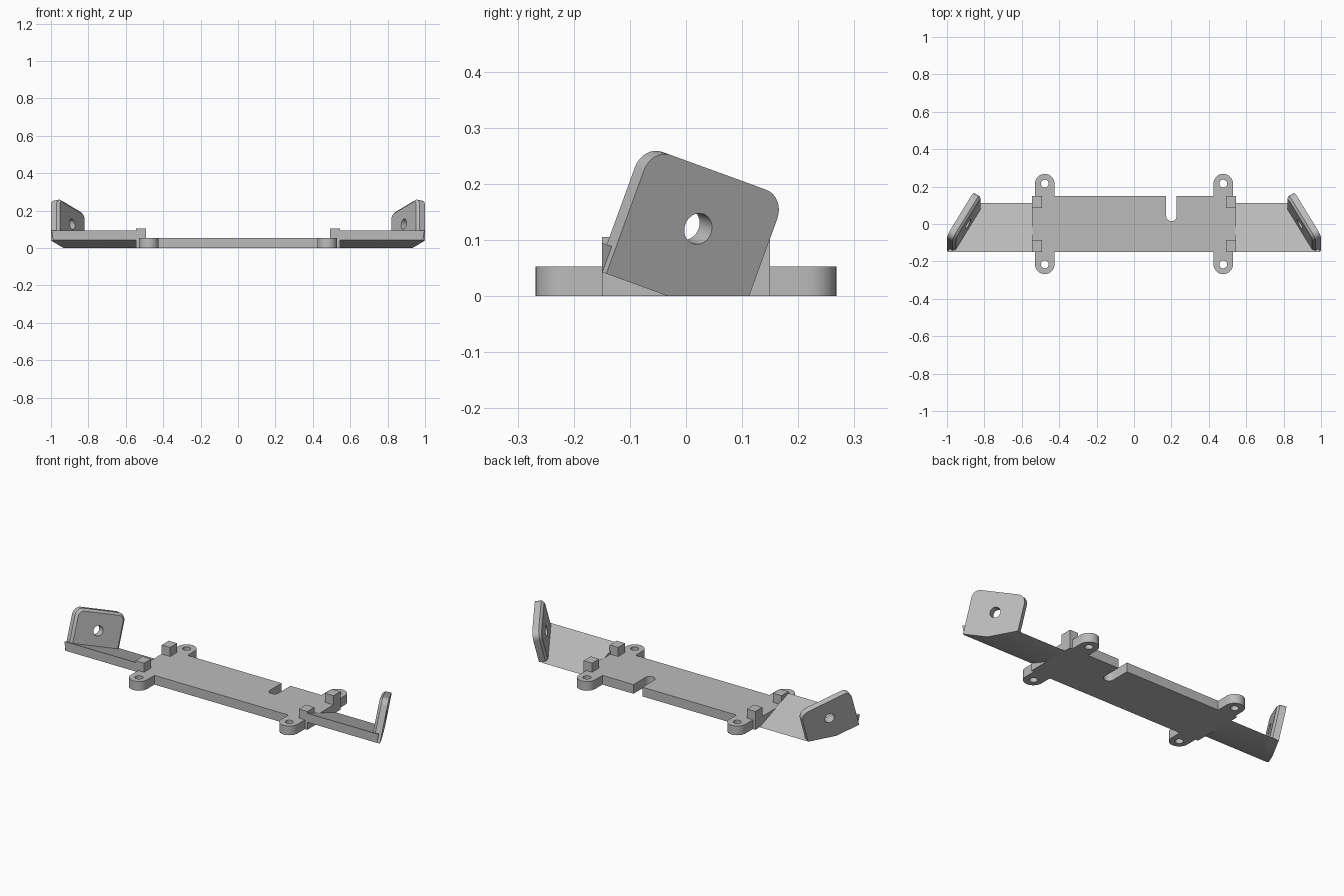
import bpy, bmesh
from math import sin, cos, radians, pi
from mathutils import Vector, Matrix

if "Cube" in bpy.data.objects:
    bpy.data.objects.remove(bpy.data.objects["Cube"])

grey = bpy.data.materials.new("matte grey")
grey.use_nodes = True
grey.diffuse_color = (0.5, 0.5, 0.5, 1)
grey.node_tree.nodes["Principled BSDF"].inputs["Base Color"].default_value = grey.diffuse_color

DECK_X, DECK_Y, DECK_Z = 0.545, 0.15, 0.053
TILT, YAW = radians(20), radians(30)
THICK, CHAMFER = 0.047, 0.013


def arc(cx, cy, r, start, end, n=12):
    angles = [radians(start + (end - start) * i / n) for i in range(n + 1)]
    return [(cx + r * cos(a), cy + r * sin(a)) for a in angles]


def circle(cx, cy, r):
    return arc(cx, cy, r, 0, 360, 32)[:-1]


def solid(layers, holes):
    """Stack (outline, height) layers into a closed solid pierced by holes."""
    bm = bmesh.new()
    low, high = layers[0][1], layers[-1][1]
    caps = [[], []]
    for stack in [layers] + [[(h, low), (h, high)] for h in holes]:
        rings = [[bm.verts.new((x, y, z)) for x, y in pts] for pts, z in stack]
        for a, b in zip(rings, rings[1:]):
            for i in range(len(a)):
                bm.faces.new((a[i - 1], a[i], b[i], b[i - 1]))
        for cap, ring in zip(caps, (rings[0], rings[-1])):
            cap += [bm.edges.get((ring[i - 1], ring[i])) for i in range(len(ring))]
    for cap in caps:
        bmesh.ops.triangle_fill(bm, edges=cap, use_beauty=True)
    return bm


def trim(bm, point, normal):
    """Cut away everything on the normal side of a plane and cap the cut."""
    cut = bmesh.ops.bisect_plane(bm, geom=bm.verts[:] + bm.edges[:] + bm.faces[:], dist=1e-5,
                                 plane_co=point, plane_no=normal, clear_outer=True)
    edges = [e for e in cut["geom_cut"] if isinstance(e, bmesh.types.BMEdge) and e.is_boundary]
    if edges:
        bmesh.ops.triangle_fill(bm, edges=edges, use_beauty=True)


def finish(bm, name, side=1):
    bmesh.ops.scale(bm, vec=(side, 1, 1), verts=bm.verts)
    bmesh.ops.recalc_face_normals(bm, faces=bm.faces)
    mesh = bpy.data.meshes.new(name)
    bm.to_mesh(mesh)
    bm.free()
    mesh.materials.append(grey)
    obj = bpy.data.objects.new(name, mesh)
    bpy.context.collection.objects.link(obj)
    bpy.ops.object.select_all(action="DESELECT")
    obj.select_set(True)
    bpy.context.view_layer.objects.active = obj
    bpy.ops.object.shade_smooth_by_angle(angle=radians(30))


# Deck with four screw tabs and a cable slot
TAB_X, TAB_Y, TAB_R = 0.477, 0.216, 0.052


def tab(cx, front):
    s = -1 if front else 1
    start = 180 if front else 0
    pts = arc(cx, s * TAB_Y, TAB_R, start, start + 180, 16)
    return [(pts[0][0], s * DECK_Y)] + pts + [(pts[-1][0], s * DECK_Y)]


slot = [(0.228, DECK_Y)] + arc(0.2, 0.043, 0.028, 0, -180) + [(0.172, DECK_Y)]
outline = ([(-DECK_X, -DECK_Y)] + tab(-TAB_X, True) + tab(TAB_X, True)
           + [(DECK_X, -DECK_Y), (DECK_X, DECK_Y)] + tab(TAB_X, False) + slot
           + tab(-TAB_X, False) + [(-DECK_X, DECK_Y)])
screw_holes = [circle(sx * TAB_X, sy * TAB_Y, 0.021) for sx in (-1, 1) for sy in (-1, 1)]
finish(solid([(outline, 0), (outline, DECK_Z)], screw_holes), "deck")


# Corner stops standing on the deck
def corner_stop(name, side, end):
    bm = bmesh.new()
    bmesh.ops.create_cube(bm, size=1, matrix=Matrix.Translation((0.518, end * 0.118, 0.0625))
                          @ Matrix.Diagonal((0.054, 0.064, 0.085, 1)))
    finish(bm, name, side)


# Local axes of the end plate: along its width, up its height, through to the inside
roll = Matrix.Rotation(-TILT, 3, "X")
along = roll @ Vector((-sin(YAW), cos(YAW), 0))
up = roll @ Vector((0, 0, 1))
inward = roll @ Vector((-cos(YAW), -sin(YAW), 0))
corner = Vector((1, -0.142, 0.04))
frame = Matrix((along, up, inward)).transposed().to_4x4()
frame.translation = corner
WIDTH, HEIGHT = 0.292, 0.238


def plate_outline(inset):
    r = 0.042 - inset
    right, top = WIDTH - inset, HEIGHT - inset
    return ([(inset, 0), (right, 0)] + arc(right - r, top - r, r, 0, 90, 8)
            + arc(inset + r, top - r, r, 90, 180, 8))


def end_plate(name, side):
    bm = solid([(plate_outline(0), 0), (plate_outline(0), THICK - CHAMFER),
                (plate_outline(CHAMFER), THICK)], [circle(WIDTH / 2, 0.131, 0.028)])
    bmesh.ops.transform(bm, matrix=frame, verts=bm.verts)
    trim(bm, (0, 0, 0), (0, 0, -1))
    trim(bm, (0, -DECK_Y, 0), (0, -1, 0))
    finish(bm, name, side)


# Sloping arm between deck and end plate
def arm(name, side):
    profile = [(-DECK_Y, 0.043), (-DECK_Y, 0.095), (0.111, 0), (-0.032, 0)]
    bm = solid([(profile, 0.54), (profile, 1.1)], [])
    bmesh.ops.transform(bm, matrix=Matrix(((0, 0, 1, 0), (1, 0, 0, 0), (0, 1, 0, 0), (0, 0, 0, 1))),
                        verts=bm.verts)
    trim(bm, corner + inward * 0.015, -inward)
    finish(bm, name, side)


for label, side in (("left", 1), ("right", -1)):
    arm(label + "_arm", side)
    end_plate(label + "_end_plate", side)
    corner_stop(label + "_front_stop", side, -1)
    corner_stop(label + "_back_stop", side, 1)
